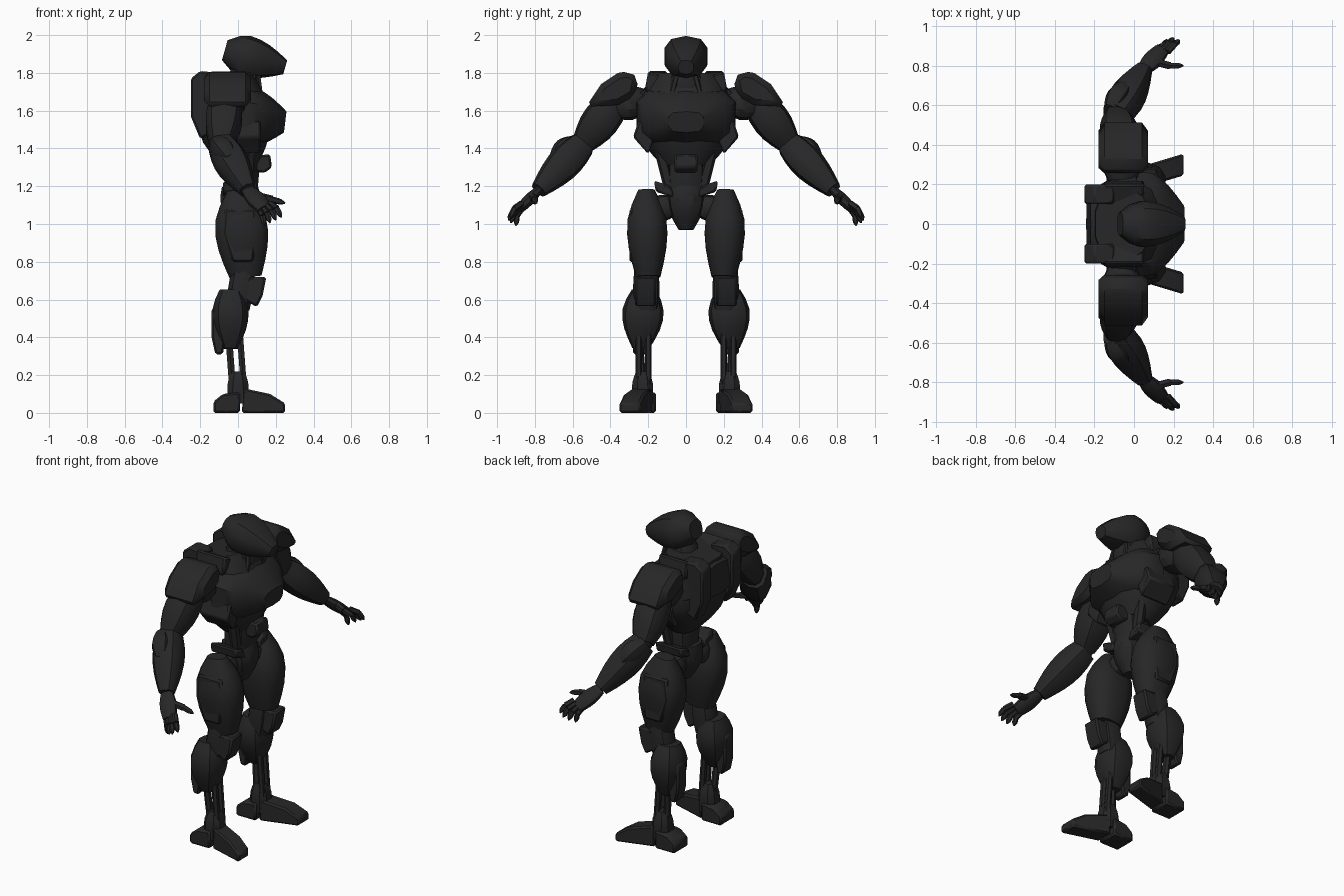
import bpy
import bmesh
from math import sin, cos, pi, copysign
from mathutils import Vector

default_cube = bpy.data.objects.get("Cube")
if default_cube:
    bpy.data.objects.remove(default_cube)

# One dark armour colour
armour = bpy.data.materials.new("dark armour")
armour.use_nodes = True
armour_colour = (.02, .02, .02, 1)
armour.diffuse_color = armour_colour
armour.node_tree.nodes["Principled BSDF"].inputs["Base Color"].default_value = armour_colour


def finish(name, bm):
    """Turn a bmesh into a shaded object with the armour colour."""
    bmesh.ops.recalc_face_normals(bm, faces=bm.faces)
    mesh = bpy.data.meshes.new(name)
    bm.to_mesh(mesh)
    bm.free()
    mesh.materials.append(armour)
    part = bpy.data.objects.new(name, mesh)
    bpy.context.collection.objects.link(part)
    bpy.ops.object.select_all(action='DESELECT')
    part.select_set(True)
    bpy.context.view_layer.objects.active = part
    bpy.ops.object.shade_smooth_by_angle(angle=pi / 5)
    return part


def limb(name, start, end, wide, deep, base=.6, tip=.6, peak=.5, box=.8, sides=10, flip=1):
    """Loft along a line: swells from base scale to full size at peak, then down to tip."""
    bm = bmesh.new()
    start, end = (Vector((p[0], p[1] * flip, p[2])) for p in (start, end))
    axis = (end - start).normalized()
    # Width runs across the body for parts that point forward, else front to back
    across = Vector((0, 1, 0)) if abs(axis.x) > .8 else Vector((1, 0, 0))
    u = (across - axis * axis.dot(across)).normalized()
    v = axis.cross(u)
    steps = 6
    loops = []
    for i in range(steps + 1):
        t = i / steps
        if t <= peak:
            scale = base + (1 - base) * sin(pi / 2 * t / peak)
        else:
            scale = tip + (1 - tip) * sin(pi / 2 * (1 - t) / (1 - peak))
        loop = []
        for k in range(sides):
            angle = 2 * pi * (k + .5) / sides
            # A box exponent below one squares off the ellipse
            c = copysign(abs(cos(angle)) ** box, cos(angle))
            s = copysign(abs(sin(angle)) ** box, sin(angle))
            offset = (u * c * wide + v * s * deep) * scale
            loop.append(bm.verts.new(start.lerp(end, t) + offset))
        loops.append(loop)
    for low, high in zip(loops, loops[1:]):
        for k in range(sides):
            n = (k + 1) % sides
            bm.faces.new((low[k], low[n], high[n], high[k]))
    bm.faces.new(loops[0])
    bm.faces.new(loops[-1])
    return finish(name, bm)


def rod(name, start, end, thick, tip=1, flip=1):
    """Thin six-sided bar, tapering to the tip scale."""
    return limb(name, start, end, thick, thick, base=1, tip=tip, sides=6, flip=flip)


def side_plate(name, outline, inner, outer, splay=0, bevel=.01, flip=1):
    """Extrude an outline in (x, z) sideways; splay turns it outwards to the front."""
    layers = [[(x, (y + splay * x) * flip, z) for x, z in outline] for y in (inner, outer)]
    return extrude(name, layers, bevel)


def front_plate(name, outline, back, front, bevel=.01, flip=1):
    """Extrude an outline in (y, z) from back to front."""
    layers = [[(x, y * flip, z) for y, z in outline] for x in (back, front)]
    return extrude(name, layers, bevel)


def extrude(name, layers, bevel):
    """Join two matching outlines into a solid with bevelled edges."""
    bm = bmesh.new()
    near, far = ([bm.verts.new(p) for p in layer] for layer in layers)
    bm.faces.new(near)
    bm.faces.new(far)
    for k in range(len(near)):
        bm.faces.new((near[k - 1], near[k], far[k], far[k - 1]))
    part = finish(name, bm)
    soft_edges = part.modifiers.new("soft edges", 'BEVEL')
    soft_edges.width = bevel
    soft_edges.segments = 1
    return part


# Head: wedge-shaped helmet pushed forward on a short neck
limb("head", (-.07, 0, 1.92), (.25, 0, 1.83), .12, .11, base=.5, tip=.35, peak=.35)
limb("neck", (0, 0, 1.6), (.05, 0, 1.85), .1, .1, base=1)

# Torso
limb("rib_cage", (.02, 0, 1.3), (-.06, 0, 1.78), .2, .26, base=.45, tip=.7, sides=12)
limb("chest_plate", (0, 0, 1.57), (.25, 0, 1.54), .27, .16, base=1, tip=.35, peak=.2, box=.6)
limb("upper_back", (-.23, 0, 1.65), (0, 0, 1.62), .25, .15, tip=1, peak=.8, box=.6)
limb("abdomen", (.02, 0, 1.15), (.03, 0, 1.4), .09, .1, base=.9, tip=1)
side_plate("belly_plate", [(.08, 1.36), (.17, 1.37), (.18, 1.3), (.14, 1.27), (.07, 1.28)],
           -.06, .06)
limb("pelvis", (.01, 0, 1.2), (.02, 0, .97), .11, .1, base=.9, tip=.4, peak=.3)

for side, label in ((-1, "right_"), (1, "left_")):
    # Trunk details
    side_plate(label + "back_pod", [(-.25, 1.77), (-.25, 1.57), (-.2, 1.45), (-.1, 1.5),
                                    (-.1, 1.8), (-.2, 1.81)], .1, .2, flip=side)
    front_plate(label + "collar", [(.1, 1.7), (.1, 1.77), (.2, 1.81), (.22, 1.7)],
                -.15, .05, flip=side)
    front_plate(label + "side_rib", [(.2, 1.37), (.28, 1.46), (.25, 1.55), (.15, 1.5)],
                -.08, .12, flip=side)
    front_plate(label + "hip_wing", [(.06, 1.14), (.08, 1.2), (.17, 1.23), (.16, 1.17)],
                -.08, .1, flip=side)
    rod(label + "waist_piston", (.06, .14, 1.4), (.05, .09, 1.2), .03, flip=side)
    rod(label + "neck_piston", (.12, .08, 1.67), (.1, .04, 1.82), .015, flip=side)

    # Arm
    shoulder, elbow, wrist = (-.06, .35, 1.68), (-.09, .55, 1.42), (.05, .78, 1.18)
    front_plate(label + "shoulder_pad", [(.25, 1.77), (.3, 1.81), (.36, 1.8), (.45, 1.74),
                                         (.53, 1.62), (.36, 1.63), (.27, 1.68)],
                -.18, .07, bevel=.03, flip=side)
    limb(label + "shoulder", (-.06, .2, 1.66), (-.06, .4, 1.62), .1, .09, flip=side)
    limb(label + "upper_arm", shoulder, elbow, .1, .1, base=.7, flip=side)
    limb(label + "elbow", (-.09, .5, 1.47), (-.07, .6, 1.37), .06, .06, base=.8, flip=side)
    limb(label + "forearm", elbow, wrist, .09, .09, base=.8, tip=.5, peak=.35, flip=side)
    limb(label + "elbow_guard", (-.12, .57, 1.43), (-.04, .69, 1.33), .06, .08, flip=side)
    limb(label + "palm", wrist, (.14, .88, 1.08), .05, .03, base=.7, tip=.8, flip=side)

    # Four fingers fanned from front to back, and a thumb pointing forward
    for i in range(4):
        knuckle = Vector((.11 + .02 * i, .87, 1.08 + .01 * i))
        tip = Vector((.14 + .03 * i, .9 + .04 * sin(i * pi / 4), .99 + .015 * i))
        middle = knuckle.lerp(tip, .5) + Vector((.005, .01, .01))
        rod(label + "finger", knuckle, middle, .016, flip=side)
        rod(label + "fingertip", middle, tip, .015, tip=.2, flip=side)
    rod(label + "thumb", (.1, .82, 1.15), (.18, .8, 1.13), .02, flip=side)
    rod(label + "thumb_tip", (.18, .8, 1.13), (.25, .8, 1.11), .016, tip=.2, flip=side)

    # Upper leg
    limb(label + "hip_joint", (0, .05, 1.1), (0, .2, 1.07), .07, .07, flip=side)
    limb(label + "thigh", (0, .21, 1.18), (.04, .2, .72), .145, .11, base=.4,
         peak=.45, sides=12, flip=side)
    side_plate(label + "outer_thigh_plate", [(-.07, 1.08), (.09, 1.08), (.1, .95), (.08, .8),
                                             (-.03, .8), (-.08, .95)], .25, .3, flip=side)

    # Knee and shin
    side_plate(label + "knee_cap", [(.05, .72), (.15, .72), (.13, .62), (.1, .56), (.03, .6)],
               .16, .27, flip=side)
    limb(label + "knee", (.03, .21, .76), (0, .21, .55), .07, .07, base=.9, tip=.9, flip=side)
    limb(label + "calf", (-.04, .22, .65), (-.04, .24, .34), .1, .11, tip=.4, peak=.4, flip=side)
    side_plate(label + "calf_fin", [(-.14, .55), (-.14, .4), (-.12, .31), (-.08, .31),
                                    (-.06, .45), (-.08, .6)], .19, .28, flip=side)
    rod(label + "rear_strut", (-.05, .25, .42), (-.03, .23, .15), .02, flip=side)
    for y in (.2, .25):
        rod(label + "front_strut", (.01, y, .42), (.03, y, .15), .018, flip=side)

    # Foot
    limb(label + "ankle", (0, .23, .22), (0, .23, .05), .06, .06, sides=8, tip=1, flip=side)
    side_plate(label + "toe", [(.02, 0), (.25, 0), (.25, .05), (.17, .1), (.03, .13)],
               .17, .28, splay=.3, flip=side)
    side_plate(label + "heel", [(-.13, 0), (-.13, .06), (-.08, .1), (.01, .11), (.01, 0)],
               .16, .3, flip=side)
